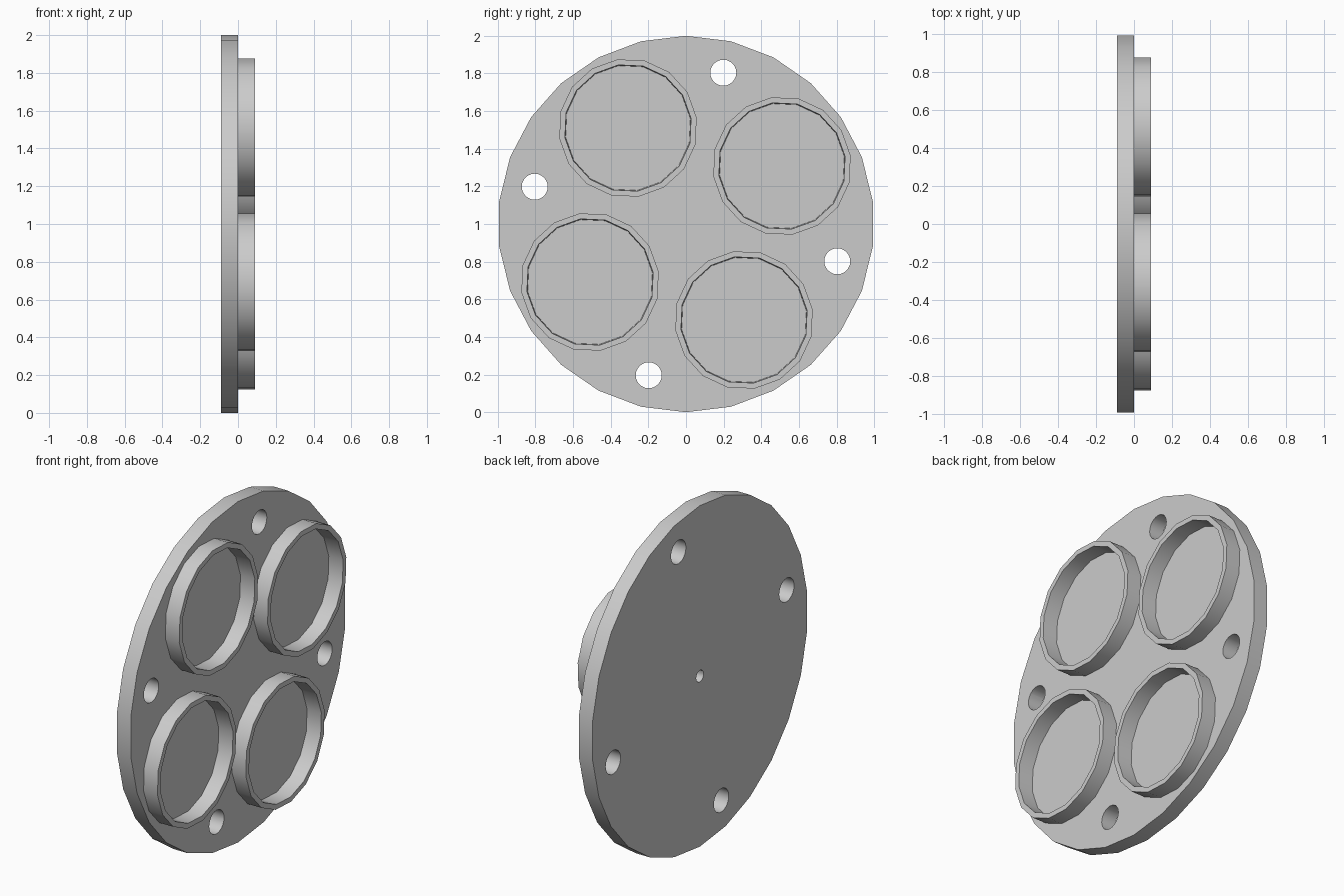
import bpy, bmesh
from math import sin, cos, radians, pi

if "Cube" in bpy.data.objects:
    bpy.data.objects.remove(bpy.data.objects["Cube"])

HALF = 0.09                  # plate thickness, and height of each ring
TURN = radians(76.15)        # direction of the first bolt hole
MID = 1.0                    # height of the plate centre

grey = bpy.data.materials.new("light grey")
grey.use_nodes = True
grey.diffuse_color = (0.6, 0.6, 0.6, 1)
grey.node_tree.nodes["Principled BSDF"].inputs["Base Color"].default_value = (0.6, 0.6, 0.6, 1)


def loop(bm, x, y, z, radius, sides, phase):
    """Ring of vertices around an axis along x."""
    steps = [phase + 2 * pi * i / sides for i in range(sides)]
    return [bm.verts.new((x, y + radius * cos(a), z + radius * sin(a))) for a in steps]


def bridge(bm, a, b):
    for i in range(len(a)):
        j = (i + 1) % len(a)
        bm.faces.new((a[i], a[j], b[j], b[i]))


def prism(bm, x0, x1, y, z, radius, sides, phase=0.0):
    a = loop(bm, x0, y, z, radius, sides, phase)
    b = loop(bm, x1, y, z, radius, sides, phase)
    bridge(bm, a, b)
    bm.faces.new(a)
    bm.faces.new(b)


def finish(bm, name):
    bmesh.ops.recalc_face_normals(bm, faces=bm.faces)
    mesh = bpy.data.meshes.new(name)
    bm.to_mesh(mesh)
    bm.free()
    mesh.materials.append(grey)
    obj = bpy.data.objects.new(name, mesh)
    bpy.context.collection.objects.link(obj)
    return obj


def activate(obj):
    bpy.ops.object.select_all(action='DESELECT')
    obj.select_set(True)
    bpy.context.view_layer.objects.active = obj


# Round plate
bm = bmesh.new()
prism(bm, -HALF, 0, 0, MID, 1.0, 26, pi / 2)
plate = finish(bm, "round_plate")

# Four through holes and a blind centre hole in the back
bm = bmesh.new()
for k in range(4):
    a = TURN + k * pi / 2
    prism(bm, -0.2, 0.1, 0.828 * cos(a), MID + 0.828 * sin(a), 0.069, 24)
prism(bm, -0.2, -0.04, 0, MID, 0.035, 12)
cutter = finish(bm, "hole_cutter")
cutter.hide_render = True

activate(plate)
cut = plate.modifiers.new("holes", 'BOOLEAN')
cut.operation = 'DIFFERENCE'
cut.solver = 'EXACT'
cut.object = cutter
bpy.ops.object.modifier_apply(modifier=cut.name)
bpy.data.objects.remove(cutter)
bpy.ops.object.shade_smooth_by_angle(angle=radians(30))

# Four raised rings between the holes
for k in range(4):
    a = TURN + pi / 4 + k * pi / 2
    y, z = 0.596 * cos(a), MID + 0.596 * sin(a)
    bm = bmesh.new()
    section = [(0, 0.369), (HALF, 0.369), (HALF, 0.339), (0, 0.335)]
    loops = [loop(bm, x, y, z, r, 16, TURN) for x, r in section]
    for i in range(4):
        bridge(bm, loops[i], loops[(i + 1) % 4])
    ring = finish(bm, f"raised_ring_{k + 1}")
    activate(ring)
    bpy.ops.object.shade_smooth_by_angle(angle=radians(30))
